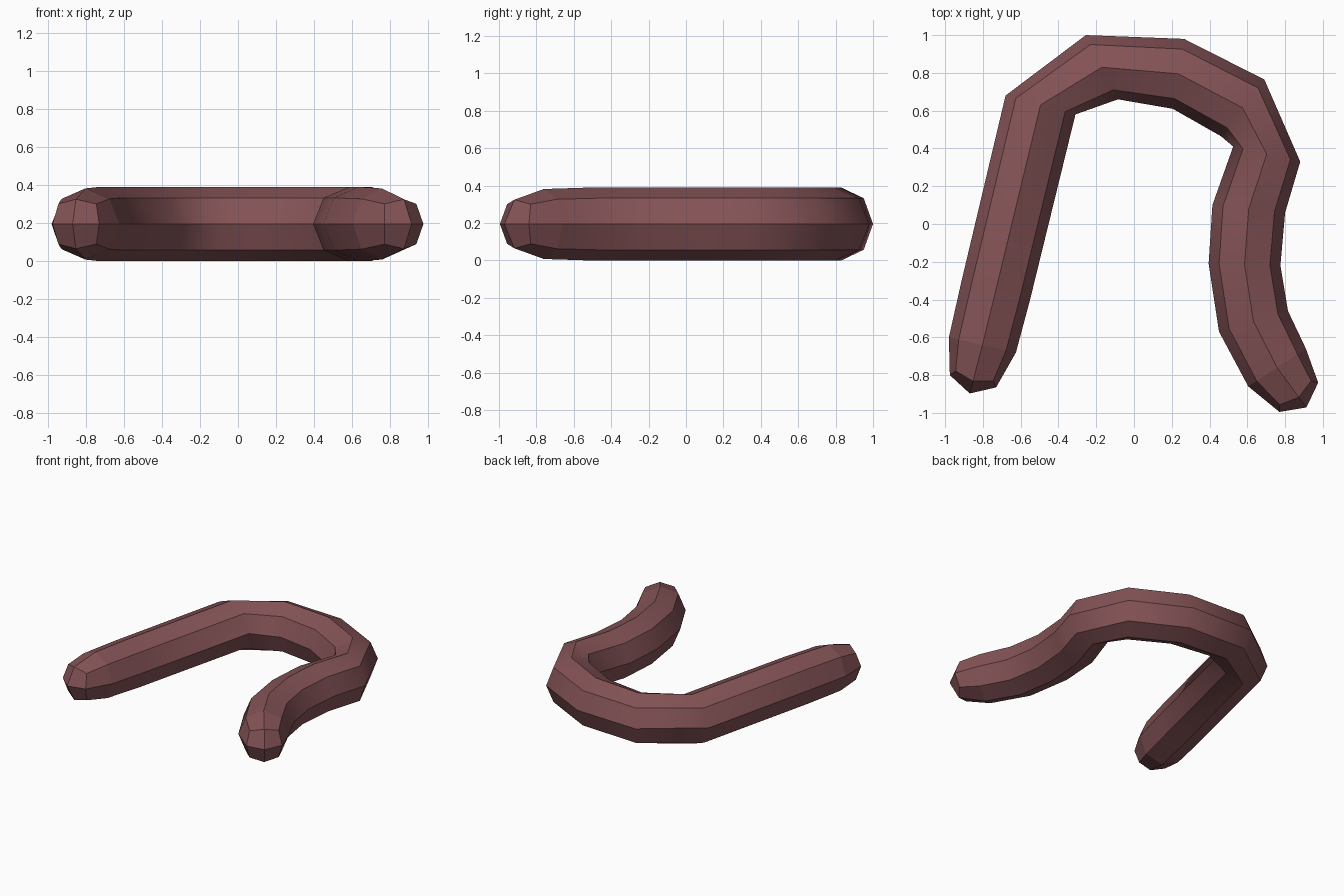
import bpy
import bmesh
from math import cos, sin, pi
from mathutils import Vector

cube = bpy.data.objects.get("Cube")
if cube:
    bpy.data.objects.remove(cube, do_unlink=True)

RADIUS = 0.195
SIDES = 8

# Cross-sections along the tube: outer edge, inner edge, half height
SECTIONS = [
    ((-0.975, -0.80), (-0.73, -0.865), 0.13),
    ((-0.98, -0.60), (-0.625, -0.68), 0.187),
    ((-0.915, -0.31), (-0.55, -0.40), RADIUS),
    ((-0.68, 0.68), (-0.31, 0.58), RADIUS),
    ((-0.255, 1.0), (-0.085, 0.66), RADIUS),
    ((0.265, 0.98), (0.205, 0.61), RADIUS),
    ((0.69, 0.765), (0.46, 0.465), RADIUS),
    ((0.88, 0.33), (0.525, 0.41), RADIUS),
    ((0.80, 0.06), (0.415, 0.10), RADIUS),
    ((0.775, -0.22), (0.395, -0.21), RADIUS),
    ((0.815, -0.46), (0.45, -0.57), RADIUS),
    ((0.91, -0.66), (0.605, -0.86), 0.187),
    ((0.975, -0.84), (0.77, -0.995), 0.13),
]

# Material
mat = bpy.data.materials.new("dusky red brown")
mat.use_nodes = True
color = (0.23, 0.086, 0.093, 1.0)
mat.diffuse_color = color
mat.node_tree.nodes["Principled BSDF"].inputs["Base Color"].default_value = color

bm = bmesh.new()


def make_ring(outer, inner, height, tip):
    """Eight-sided section; tip is the outward direction sign at an end, else 0."""
    a, b = Vector((*outer, RADIUS)), Vector((*inner, RADIUS))
    mid, side = (a + b) / 2, (a - b) / 2
    axis = side.cross(Vector((0, 0, 1))).normalized() * tip
    ring = []
    for i in range(SIDES):
        t = 2 * pi * i / SIDES
        corner = tip and i % 2
        grow = 1.15 if corner else 1.0      # rounder-square end ring
        p = mid + side * cos(t) * grow + Vector((0, 0, height * sin(t) * grow))
        if corner:
            p -= axis * 0.03
        ring.append(bm.verts.new(p))
    return ring, mid + axis * 0.067


# Tube rings
last = len(SECTIONS) - 1
rings, tips = [], []
for n, (outer, inner, height) in enumerate(SECTIONS):
    tip = -1 if n == 0 else 1 if n == last else 0
    ring, point = make_ring(outer, inner, height, tip)
    rings.append(ring)
    if tip:
        tips.append((ring, point))

# Tube walls
for r, s in zip(rings, rings[1:]):
    for i in range(SIDES):
        j = (i + 1) % SIDES
        bm.faces.new((r[i], r[j], s[j], s[i]))

# Blunt end caps of four quads each
for ring, point in tips:
    centre = bm.verts.new(point)
    for i in range(0, SIDES, 2):
        bm.faces.new((centre, ring[i], ring[i + 1], ring[(i + 2) % SIDES]))

bmesh.ops.recalc_face_normals(bm, faces=bm.faces)

# Smooth along the bends, crisp along the length and at the ends
for f in bm.faces:
    f.smooth = True
for e in bm.edges:
    e.smooth = False
for ring in rings[2:-2]:
    for i in range(SIDES):
        bm.edges.get((ring[i], ring[(i + 1) % SIDES])).smooth = True

mesh = bpy.data.meshes.new("bent_tube")
bm.to_mesh(mesh)
bm.free()
mesh.materials.append(mat)
tube = bpy.data.objects.new("bent_tube", mesh)
bpy.context.collection.objects.link(tube)
